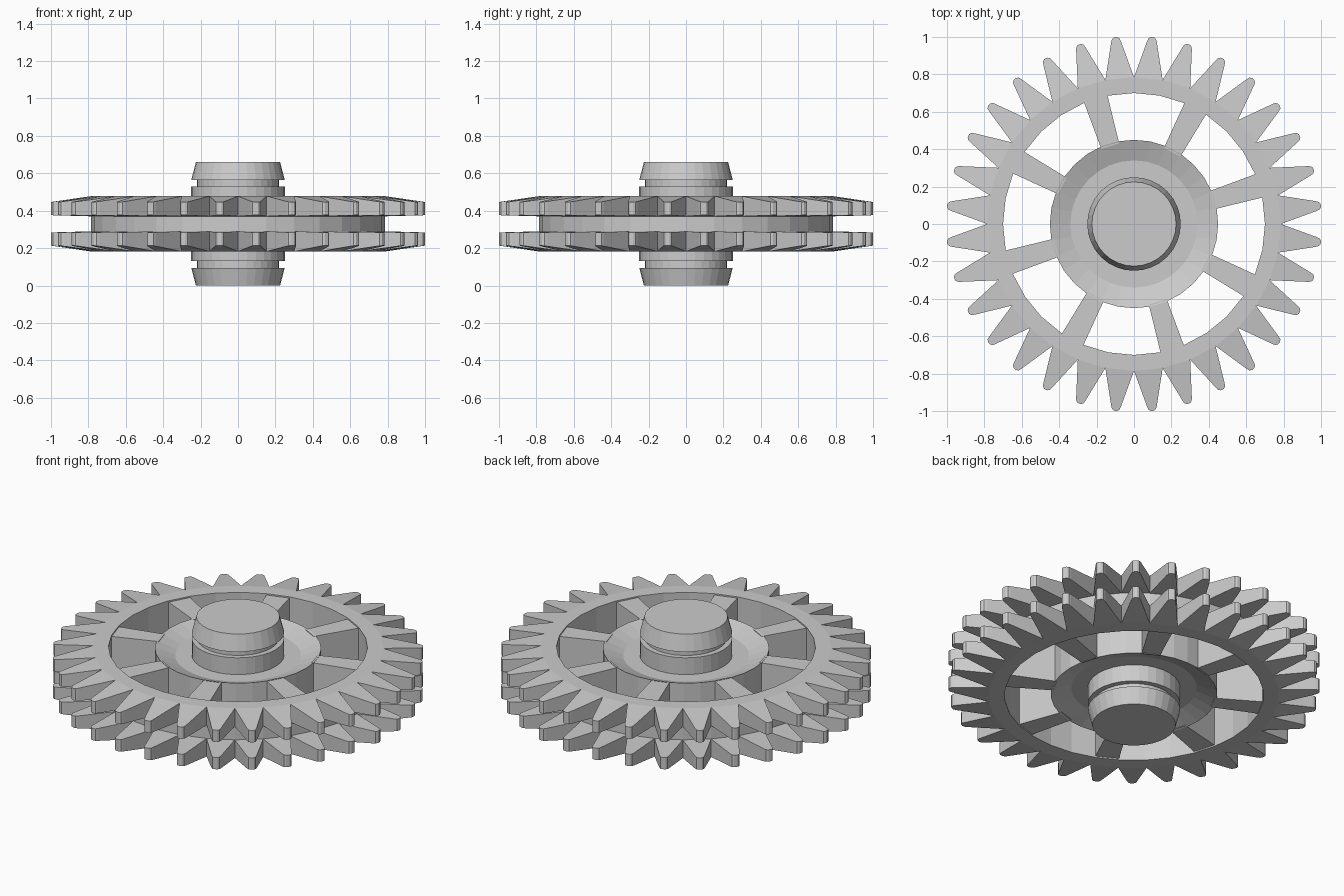
import bpy, bmesh, math
from mathutils import Matrix, Vector

if "Cube" in bpy.data.objects:
    bpy.data.objects.remove(bpy.data.objects["Cube"])

MID = 0.33      # height of the symmetry plane
TEETH = 32
STEP = 2 * math.pi / TEETH


def finish(name, bm):
    bmesh.ops.remove_doubles(bm, verts=bm.verts, dist=1e-5)
    bmesh.ops.recalc_face_normals(bm, faces=bm.faces)
    mesh = bpy.data.meshes.new(name)
    bm.to_mesh(mesh)
    bm.free()
    obj = bpy.data.objects.new(name, mesh)
    obj.location.z = MID
    bpy.context.collection.objects.link(obj)
    return obj


def lathe(name, profile, closed):
    bm = bmesh.new()
    verts = [bm.verts.new((r, 0, z)) for r, z in profile]
    pairs = list(zip(verts, verts[1:]))
    if closed:
        pairs.append((verts[-1], verts[0]))
    edges = [bm.edges.new(p) for p in pairs]
    bmesh.ops.spin(bm, geom=verts + edges, cent=(0, 0, 0), axis=(0, 0, 1),
                   angle=2 * math.pi, steps=TEETH, use_merge=True)
    return finish(name, bm)


def add_prism(bm, outline, low, high, angle):
    """Extrude an outline between two height functions, turned about z."""
    rot = Matrix.Rotation(angle, 3, 'Z')
    bottom = [bm.verts.new(rot @ Vector((x, y, low(x)))) for x, y in outline]
    top = [bm.verts.new(rot @ Vector((x, y, high(x)))) for x, y in outline]
    bm.faces.new(bottom[::-1])
    bm.faces.new(top)
    n = len(outline)
    for i in range(n):
        j = (i + 1) % n
        bm.faces.new((bottom[i], bottom[j], top[j], top[i]))


# Hub with dished faces and a grooved, tapered post on both sides
half = [(0, .33), (.225, .33), (.25, .235), (.22, .235), (.22, .2),
        (.25, .2), (.25, .1), (.34, .1), (.45, .142)]
lathe("hub_and_posts", half + [(r, -z) for r, z in reversed(half)], False)

# Outer rim
lathe("rim", [(.70, .148), (.785, .148), (.785, -.148), (.70, -.148)], True)

# Spokes, widening slightly towards the rim
bm = bmesh.new()
for i in range(8):
    add_prism(bm, [(.435, -.05), (.71, -.066), (.71, .066), (.435, .05)],
              lambda x: -.14, lambda x: .14, math.radians(17 + 45 * i))
finish("spokes", bm)

# Two rows of tapered teeth with rounded tips
root_x, root_y = .785 * math.cos(STEP / 2), .785 * math.sin(STEP / 2)
side = [(root_x, root_y), (.98, .026), (.996, .02), (1.0035, .009)]
outline = [(x, -y) for x, y in side] + side[::-1]


def outer(x):
    return .148 - .031 * (x - root_x) / (1 - root_x)


def inner(x):
    return .04 + .006 * (x - root_x) / (1 - root_x)


for name, s in (("upper_teeth", 1), ("lower_teeth", -1)):
    bm = bmesh.new()
    for i in range(TEETH):
        add_prism(bm, outline, lambda x: s * inner(x), lambda x: s * outer(x),
                  (i + .5) * STEP)
    finish(name, bm)
